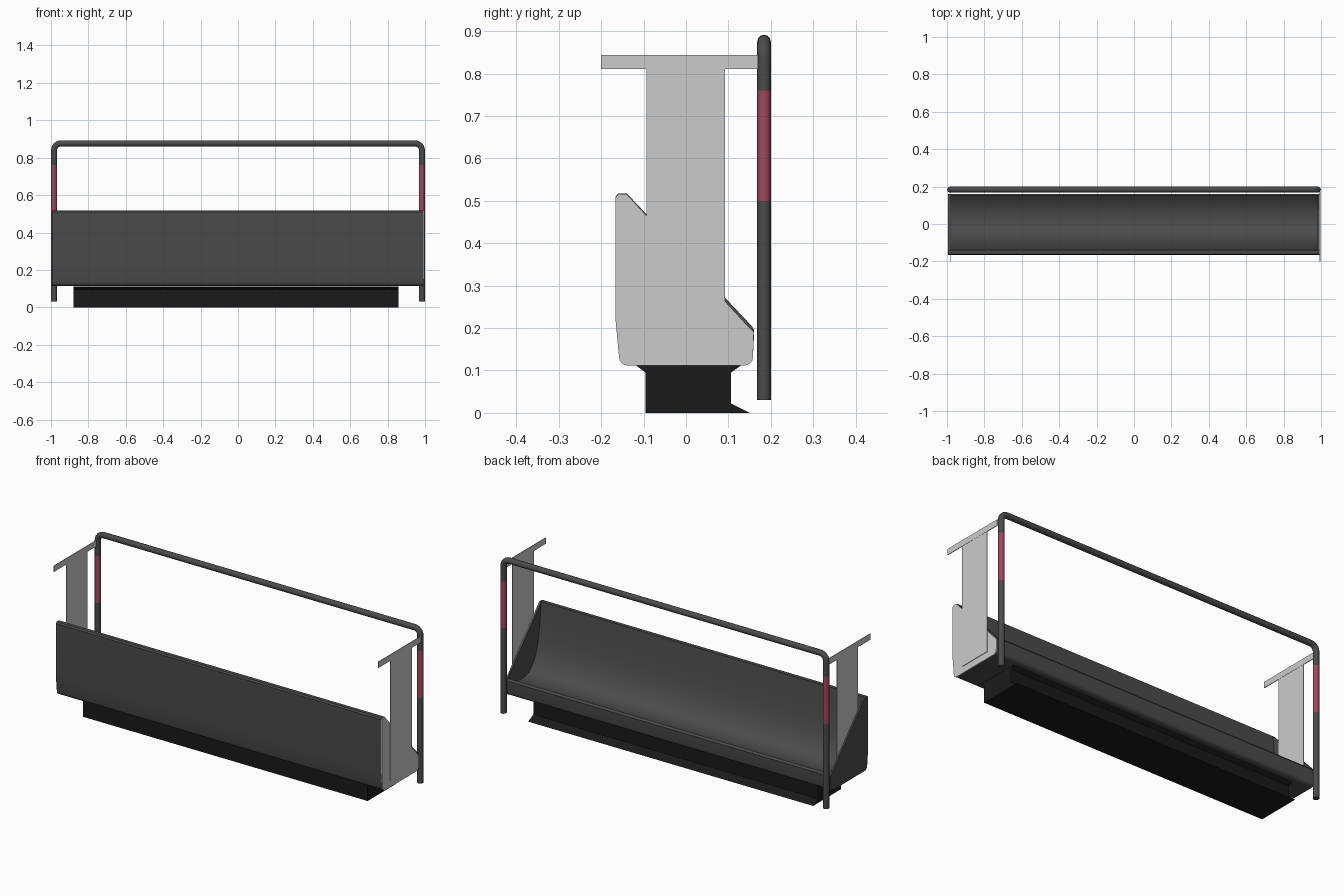
import bpy, bmesh, math

if "Cube" in bpy.data.objects:
    bpy.data.objects.remove(bpy.data.objects["Cube"])


def material(name, r, g, b):
    m = bpy.data.materials.new(name)
    m.diffuse_color = (r, g, b, 1)
    m.use_nodes = True
    m.node_tree.nodes["Principled BSDF"].inputs["Base Color"].default_value = m.diffuse_color
    return m


DARK = material("dark_steel", 0.07, 0.07, 0.07)
BLACK = material("black_steel", 0.01, 0.01, 0.01)
RED = material("band_red", 0.35, 0.065, 0.11)


def shade(ob):
    bpy.ops.object.select_all(action='DESELECT')
    ob.select_set(True)
    bpy.context.view_layer.objects.active = ob
    bpy.ops.object.shade_smooth_by_angle(angle=math.radians(35))


def extrude_profile(name, pts, x0, x1, mat=None, smooth=False):
    """Closed (y, z) profile extruded along x."""
    bm = bmesh.new()
    face = bm.faces.new([bm.verts.new((x0, y, z)) for y, z in pts])
    res = bmesh.ops.extrude_face_region(bm, geom=[face])
    moved = [v for v in res["geom"] if isinstance(v, bmesh.types.BMVert)]
    bmesh.ops.translate(bm, verts=moved, vec=(x1 - x0, 0, 0))
    bmesh.ops.recalc_face_normals(bm, faces=bm.faces)
    me = bpy.data.meshes.new(name)
    bm.to_mesh(me)
    bm.free()
    ob = bpy.data.objects.new(name, me)
    bpy.context.collection.objects.link(ob)
    if mat:
        me.materials.append(mat)
    if smooth:
        shade(ob)
    return ob


def tube(name, pts, radius, mat):
    """Round capped tube swept along a path, turned into a mesh."""
    cu = bpy.data.curves.new(name, 'CURVE')
    cu.dimensions = '3D'
    cu.bevel_depth = radius
    cu.bevel_resolution = 4
    cu.use_fill_caps = True
    sp = cu.splines.new('POLY')
    sp.points.add(len(pts) - 1)
    for p, co in zip(sp.points, pts):
        p.co = (*co, 1)
    ob = bpy.data.objects.new(name, cu)
    bpy.context.collection.objects.link(ob)
    bpy.ops.object.select_all(action='DESELECT')
    ob.select_set(True)
    bpy.context.view_layer.objects.active = ob
    bpy.ops.object.convert(target='MESH')
    ob = bpy.context.object
    ob.data.materials.append(mat)
    shade(ob)
    return ob


def arc(cy, cz, r, a0, a1, n):
    return [(cy + r * math.cos(math.radians(a0 + (a1 - a0) * i / n)),
             cz + r * math.sin(math.radians(a0 + (a1 - a0) * i / n))) for i in range(n + 1)]


# outside outline shared by the trough shell and its end plates
outline = ([(-0.14, 0.518), (-0.16, 0.518), (-0.166, 0.51), (-0.166, 0.22)]
           + arc(-0.138, 0.134, 0.02, 180, 270, 4)
           + arc(0.138, 0.134, 0.02, 270, 360, 4)
           + [(0.161, 0.196), (0.153, 0.207)])
# softly curved inside from the low back lip up to the tall front rim
inside = [(0.12, 0.18), (0.08, 0.164), (0.04, 0.157), (0.0, 0.16), (-0.03, 0.17),
          (-0.055, 0.19), (-0.08, 0.222), (-0.1, 0.265), (-0.116, 0.33), (-0.128, 0.41)]
extrude_profile("trough_shell", outline + inside, -0.985, 0.985, DARK, True)
extrude_profile("end_plate_left", outline, -0.994, -0.985, DARK)
extrude_profile("end_plate_right", outline, 0.98, 0.989, DARK)

# light cover sheet on the right end, a touch lower along the slope
cover = [(y, z - 0.002) for y, z in outline[:-2]] + [(0.16, 0.19), (0.15, 0.2)]
extrude_profile("end_cover_right", cover, 0.989, 0.993)

# hanger straps and hook bars; the left pair sits inside its end plate
strap = [(-0.093, 0.148), (0.092, 0.148), (0.092, 0.812), (-0.093, 0.812)]
bar = [(-0.2, 0.811), (0.17, 0.811), (0.17, 0.844), (-0.2, 0.844)]
for side, x in (("left", -0.985), ("right", 0.993)):
    extrude_profile("hanger_strap_" + side, strap, x, x + 0.003)
    extrude_profile("hook_bar_" + side, bar, x, x + 0.004)

# base rail under the trough
base = [(-0.095, 0), (0.15, 0), (0.106, 0.022), (0.106, 0.095),
        (0.13, 0.112), (-0.118, 0.112), (-0.095, 0.095)]
extrude_profile("base_rail", base, -0.88, 0.857, BLACK)

# guard rail: bent tube with coloured bands on the legs
R, Y, X, TOP, BEND = 0.016, 0.184, 0.983, 0.876, 0.035
right = [(X - BEND + BEND * math.cos(math.radians(a)), Y,
          TOP - BEND + BEND * math.sin(math.radians(a))) for a in range(0, 91, 15)]
half = [(X, Y, 0.76)] + right
tube("guard_rail_top", half + [(-x, y, z) for x, y, z in reversed(half)], R, DARK)
for side, s in (("left", -1), ("right", 1)):
    tube("guard_band_" + side, [(s * X, Y, 0.5), (s * X, Y, 0.76)], R, RED)
    tube("guard_leg_" + side, [(s * X, Y, 0.03), (s * X, Y, 0.5)], R, DARK)
